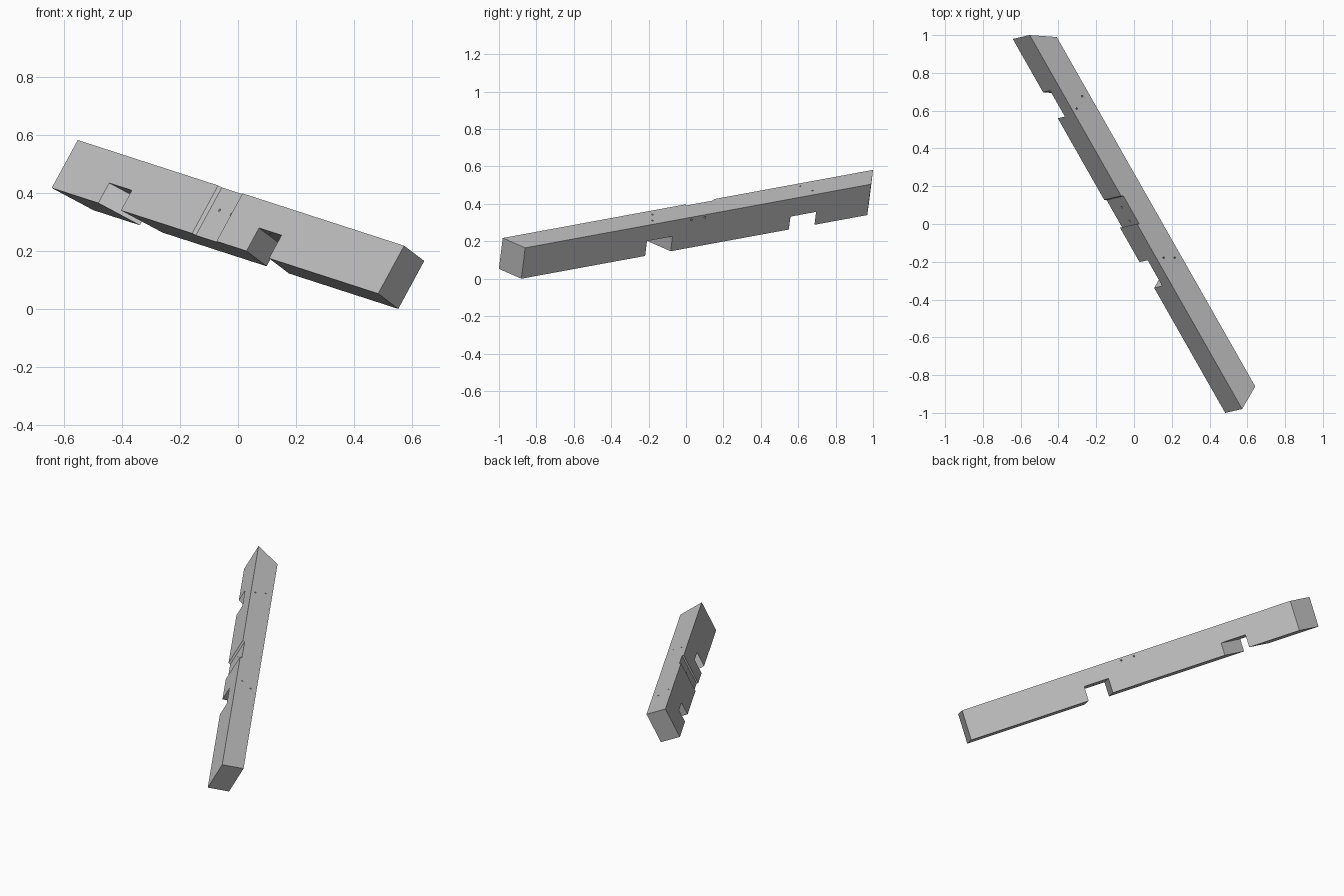
import bpy
import bmesh
from mathutils import Matrix, Vector

cube = bpy.data.objects.get("Cube")
if cube:
    bpy.data.objects.remove(cube, do_unlink=True)

# Single plain grey
grey = bpy.data.materials.new("plain grey")
grey.use_nodes = True
colour = (0.55, 0.55, 0.55, 1)
grey.diffuse_color = colour
grey.node_tree.nodes["Principled BSDF"].inputs["Base Color"].default_value = colour

# Beam size and the plan slopes of the two mitred ends
LENGTH, WIDTH, HEIGHT = 2.306, 0.135, 0.189
FAR, NEAR = 0.674, -0.45


def add_object(name, bm):
    bmesh.ops.recalc_face_normals(bm, faces=bm.faces)
    mesh = bpy.data.meshes.new(name)
    bm.to_mesh(mesh)
    bm.free()
    mesh.materials.append(grey)
    obj = bpy.data.objects.new(name, mesh)
    bpy.context.collection.objects.link(obj)
    return obj


def skew_block(name, start, end, slopes, across, heights):
    """Block whose two ends slope in plan, along local x."""
    bm = bmesh.new()
    plan = [(x + k * y, y) for x, k, ys in
            ((start, slopes[0], across), (end, slopes[1], across[::-1])) for y in ys]
    base = bm.faces.new([bm.verts.new((x, y, heights[0])) for x, y in plan])
    top = bmesh.ops.extrude_face_region(bm, geom=[base])["geom"]
    bmesh.ops.translate(bm, vec=(0, 0, heights[1] - heights[0]),
                        verts=[g for g in top if isinstance(g, bmesh.types.BMVert)])
    return add_object(name, bm)


def hole(a, b, radius=0.005):
    """Round cutter running a little past both end points."""
    a, b = Vector(a), Vector(b)
    axis = b - a
    turn = axis.to_track_quat("Z", "Y").to_matrix().to_4x4()
    bm = bmesh.new()
    bmesh.ops.create_cone(bm, cap_ends=True, segments=10, radius1=radius, radius2=radius,
                          depth=axis.length + 0.04,
                          matrix=Matrix.Translation((a + b) / 2) @ turn)
    return add_object("hole_cutter", bm)


beam = skew_block("notched_beam", 0, LENGTH, (FAR, NEAR), (0, WIDTH), (-HEIGHT, 0))

# Two notches in the underside and a shallow housing on the side
through = (-0.05, WIDTH + 0.05)
cutters = [
    skew_block("far_notch", 0.329, 0.489, (FAR, FAR), through, (-0.25, -0.11)),
    skew_block("near_notch", 1.376, 1.535, (NEAR, NEAR), through, (-0.25, -0.098)),
    skew_block("side_housing", 0.992, 1.164, (FAR, FAR), (-0.05, 0.012), (-0.25, 0.05)),
]

# Fixing holes down into the notches
for x, y in ((0.432, 0.093), (0.470, 0.028), (1.396, 0.039), (1.430, 0.097)):
    cutters.append(hole((x, y, -0.11), (x, y, 0)))

# Slanted fixing holes through the housing
for x in (1.054, 1.137):
    cutters.append(hole((x, 0, -0.085), (x + 0.07, WIDTH, -0.017)))

for cutter in cutters:
    cutter.hide_render = True
    cut = beam.modifiers.new(cutter.name, "BOOLEAN")
    cut.operation = "DIFFERENCE"
    cut.solver = "EXACT"
    cut.object = cutter

# Apply the cuts and discard the cutters
bpy.context.view_layer.update()
graph = bpy.context.evaluated_depsgraph_get()
carved = bpy.data.meshes.new_from_object(beam.evaluated_get(graph))
beam.modifiers.clear()
beam.data = carved
for cutter in cutters:
    bpy.data.objects.remove(cutter, do_unlink=True)

# Tilt the beam into its sloping position
along = Vector((0.488, -0.859, -0.158)).normalized()
side = Vector((0.476, 0.106, 0.873)).cross(along).normalized()
up = along.cross(side)
pose = Matrix((along, side, up)).transposed().to_4x4()
beam.data.transform(Matrix.Translation((-0.555, 1.0, 0.585)) @ pose)

# Settle on the ground and centre
points = [v.co for v in beam.data.vertices]
low = Vector([min(p[i] for p in points) for i in range(3)])
high = Vector([max(p[i] for p in points) for i in range(3)])
middle = (low + high) / 2
beam.data.transform(Matrix.Translation((-middle.x, -middle.y, -low.z)))
